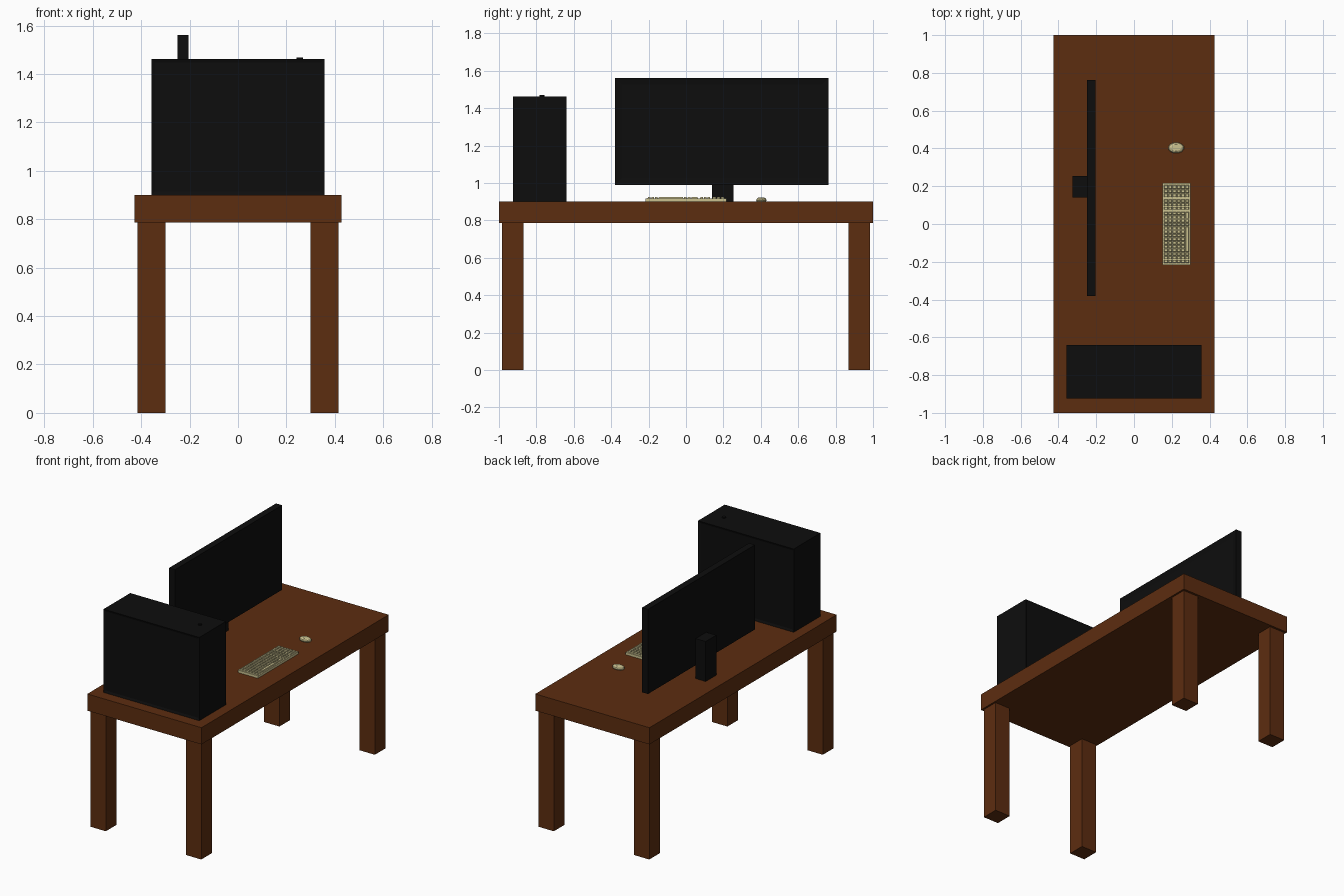
import bpy, bmesh, math
from mathutils import Vector

if "Cube" in bpy.data.objects:
    bpy.data.objects.remove(bpy.data.objects["Cube"])


def material(name, rgb):
    m = bpy.data.materials.new(name)
    m.diffuse_color = (*rgb, 1)
    m.use_nodes = True
    m.node_tree.nodes["Principled BSDF"].inputs["Base Color"].default_value = m.diffuse_color
    return m


BROWN = material("brown wood", (0.108, 0.026, 0.005))
BLACK = material("black plastic", (0.004, 0.004, 0.004))
BEIGE = material("beige plastic", (0.60, 0.54, 0.28))


def add_box(bm, lo, hi):
    """Add an axis-aligned box between two corners."""
    lo, hi = Vector(lo), Vector(hi)
    verts = bmesh.ops.create_cube(bm, size=1)["verts"]
    for v in verts:
        v.co = Vector([(lo[i] + hi[i]) / 2 + v.co[i] * (hi[i] - lo[i]) for i in range(3)])
    return verts


def finish(bm, name, mat):
    mesh = bpy.data.meshes.new(name)
    bm.to_mesh(mesh)
    bm.free()
    mesh.materials.append(mat)
    obj = bpy.data.objects.new(name, mesh)
    bpy.context.collection.objects.link(obj)
    return obj


def box(name, lo, hi, mat, panels=(), inset=0.02, depth=-0.005):
    """Box object; faces pointing along the panel directions get a recessed panel."""
    bm = bmesh.new()
    add_box(bm, lo, hi)
    bm.normal_update()
    for d in panels:
        face = max(bm.faces, key=lambda f: f.normal.dot(Vector(d)) * f.calc_area())
        bmesh.ops.inset_individual(bm, faces=[face], thickness=inset, depth=depth)
    return finish(bm, name, mat)


# Table
box("table_top", (-0.427, -1, 0.787), (0.427, 1, 0.90), BROWN)
for sx, nx in ((-1, "back"), (1, "front")):
    for sy, ny in ((-1, "left"), (1, "right")):
        cx, cy = sx * 0.357, sy * 0.927
        box(f"{nx}_{ny}_leg", (cx - 0.058, cy - 0.058, 0), (cx + 0.058, cy + 0.058, 0.787), BROWN)

# Computer case with recessed side panels and a power button
box("computer_case", (-0.358, -0.925, 0.90), (0.358, -0.64, 1.463), BLACK,
    panels=((0, 1, 0), (0, -1, 0)))
bm = bmesh.new()
bmesh.ops.create_cone(bm, cap_ends=True, segments=16, radius1=0.013, radius2=0.013, depth=0.01)
bmesh.ops.translate(bm, verts=bm.verts, vec=(0.255, -0.77, 1.464))
finish(bm, "power_button", BLACK)

# Monitor with recessed screen, on a block stand
box("monitor", (-0.25, -0.38, 0.99), (-0.205, 0.763, 1.562), BLACK,
    panels=((1, 0, 0),), inset=0.05)
box("monitor_stand", (-0.325, 0.14, 0.90), (-0.248, 0.254, 1.17), BLACK)

# Keyboard base
box("keyboard_base", (0.15, -0.216, 0.90), (0.30, 0.216, 0.917), BEIGE)

# Keys: main block, navigation block and number pad
bm = bmesh.new()
ROWS, PITCH, GAP = 6, 0.0225, 0.003


def key(row, y0, y1):
    x0 = 0.158 + row * PITCH
    verts = add_box(bm, (x0 + GAP / 2, y0 + GAP / 2, 0.916),
                    (x0 + PITCH - GAP / 2, y1 - GAP / 2, 0.925))
    cx, cy = x0 + PITCH / 2, (y0 + y1) / 2
    for v in verts:                      # taper towards the key top
        if v.co.z > 0.92:
            v.co.x += 0.002 if v.co.x < cx else -0.002
            v.co.y += 0.002 if v.co.y < cy else -0.002


for row in range(ROWS):
    for start, end, count in ((-0.207, 0.065, 14), (0.074, 0.131, 3), (0.140, 0.207, 3)):
        if row == ROWS - 1 and count == 14:          # bottom row with space bar
            step = (end - start) / count
            for a, b in ((0, 1), (1, 2), (2, 3), (3, 10), (10, 11), (11, 12), (12, 14)):
                key(row, start + a * step, start + b * step)
            continue
        step = (end - start) / count
        for k in range(count):
            key(row, start + k * step, start + (k + 1) * step)
finish(bm, "keyboard_keys", BEIGE)

# Mouse: low faceted oval built from stacked rings
bm = bmesh.new()
SEG, rings = 12, []
for scale, z in ((0.88, 0.90), (1.0, 0.907), (0.9, 0.915), (0.6, 0.921)):
    ring = []
    for i in range(SEG):
        a = 2 * math.pi * (i + 0.5) / SEG
        ring.append(bm.verts.new((0.223 + 0.043 * scale * math.cos(a),
                                  0.403 + 0.029 * scale * math.sin(a), z)))
    rings.append(ring)
for lower, upper in zip(rings, rings[1:]):
    for i in range(SEG):
        j = (i + 1) % SEG
        bm.faces.new((lower[i], lower[j], upper[j], upper[i]))
bm.faces.new(rings[-1])
bm.faces.new(list(reversed(rings[0])))
finish(bm, "mouse", BEIGE)
